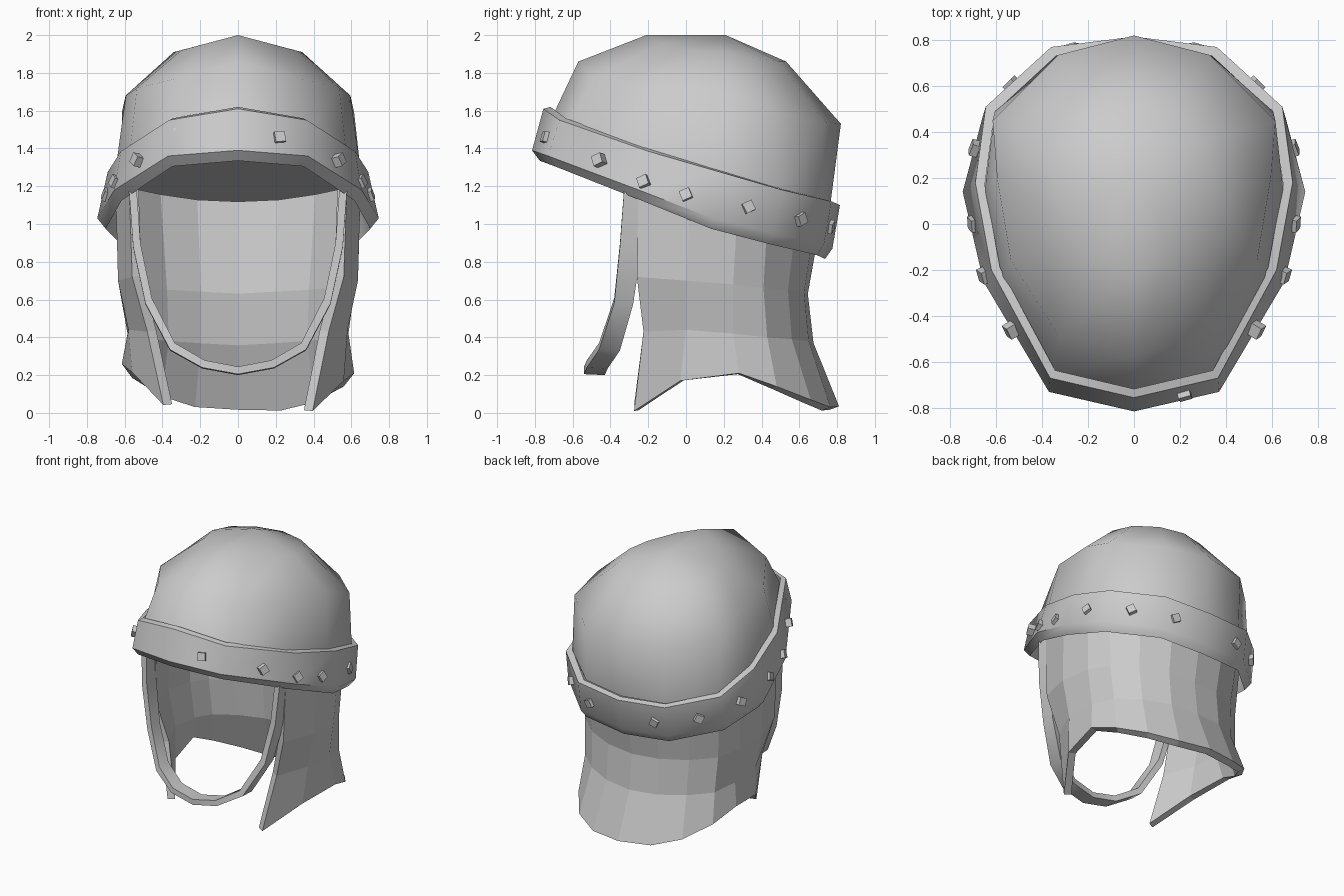
import bpy
import bmesh
from math import radians
from mathutils import Matrix, Vector

default = bpy.data.objects.get("Cube")
if default:
    bpy.data.objects.remove(default, do_unlink=True)

steel = bpy.data.materials.new("grey_steel")
steel.use_nodes = True
colour = (0.6, 0.6, 0.6, 1)
steel.diffuse_color = colour
steel.node_tree.nodes["Principled BSDF"].inputs["Base Color"].default_value = colour


def make(name, verts, faces, smooth=False):
    """Build one part from vertices and faces."""
    mesh = bpy.data.meshes.new(name)
    mesh.from_pydata(verts, [], faces)
    mesh.materials.append(steel)
    for poly in mesh.polygons:
        poly.use_smooth = smooth
    obj = bpy.data.objects.new(name, mesh)
    bpy.context.collection.objects.link(obj)
    return obj


def finish(obj, angle):
    """Turn faces outward and smooth the shallow edges."""
    bm = bmesh.new()
    bm.from_mesh(obj.data)
    bmesh.ops.recalc_face_normals(bm, faces=bm.faces)
    bm.to_mesh(obj.data)
    bm.free()
    bpy.context.view_layer.objects.active = obj
    obj.select_set(True)
    bpy.ops.object.shade_smooth_by_angle(angle=radians(angle))
    obj.select_set(False)


def mirrored(half, closed):
    """Complete a half row that ends (and, if closed, starts) on the centre line."""
    other = [(-x, y, z) for x, y, z in reversed(half[:-1])]
    return half + (other[:-1] if closed else other)


def loft(rows, closed, wrap=False):
    """Skin a list of equal rows with quads."""
    n, m = len(rows[0]), len(rows)
    verts = [p for row in rows for p in row]
    faces = []
    for r in range(m if wrap else m - 1):
        for c in range(n if closed else n - 1):
            a, b, d = r * n, ((r + 1) % m) * n, (c + 1) % n
            faces.append((a + c, a + d, b + d, b + c))
    return verts, faces


# Dome: egg-shaped rings from rim to crown, sloping down toward the back
base = mirrored([(0, -.74, 1.5), (.36, -.66, 1.45), (.575, -.24, 1.36), (.65, .14, 1.27),
                 (.605, .49, 1.19), (.335, .71, 1.12), (0, .765, 1.11)], True)
middle = mirrored([(0, -.57, 1.86), (.325, -.49, 1.77), (.535, -.16, 1.72), (.595, .2, 1.68),
                   (.615, .45, 1.59), (.33, .735, 1.54), (0, .82, 1.53)], True)
upper = mirrored([(0, -.21, 2.0), (.17, -.13, 1.955), (.3, .03, 1.92), (.34, .18, 1.91),
                  (.31, .36, 1.88), (.18, .49, 1.86), (0, .53, 1.86)], True)
verts, faces = loft([base, middle, upper], True)
n = len(base)
verts.append((0, .21, 2.0))
faces += [(2 * n + i, 2 * n + (i + 1) % n, 3 * n) for i in range(n)]
make("dome", verts, faces, True)

# Flat underside of the dome
make("dome_underside", base, [tuple(reversed(range(n)))])

# Brow band: sloping ring with a bevelled lower lip
low = mirrored([(0, -.815, 1.39), (.37, -.73, 1.36), (.655, -.25, 1.18), (.745, .14, 1.03),
                (.66, .46, .95), (.365, .73, .89), (0, .775, .87)], True)
high = mirrored([(0, -.755, 1.61), (.365, -.67, 1.55), (.62, -.2, 1.385), (.69, .18, 1.275),
                 (.645, .51, 1.18), (.36, .77, 1.12), (0, .815, 1.10)], True)


def inset(row, dz):
    return [(x * .94, y * .95, z + dz) for x, y, z in row]


finish(make("brow_band", *loft([low, high, inset(high, .01), inset(low, -.055)], True, True)), 50)

# Studs: small cubes sunk into the band and rolled at an angle
SIZE = .028
cube = [(i, j, k) for i in (-SIZE, SIZE) for j in (-SIZE, SIZE) for k in (-SIZE, SIZE)]
cube_faces = [(0, 1, 3, 2), (4, 6, 7, 5), (0, 4, 5, 1), (2, 3, 7, 6), (0, 2, 6, 4), (1, 5, 7, 3)]


def stud(name, place, normal, roll):
    turn = Vector(normal).to_track_quat("X", "Z").to_matrix() @ Matrix.Rotation(radians(roll), 3, "X")
    sunk = Vector(place) - Vector(normal).normalized() * .012
    make(name, [turn @ Vector(c) + sunk for c in cube], cube_faces)


side_studs = [((.54, -.465, 1.34), (.8, -.5, .2)), ((.655, -.225, 1.225), (.9, -.4, .3)),
              ((.70, .0, 1.155), (1, -.2, .3)), ((.695, .33, 1.09), (1, .3, .2)),
              ((.535, .61, 1.025), (.7, .7, 0)), ((.27, .765, .985), (.2, 1, -.2))]
for label, s in (("left", 1), ("right", -1)):
    for i, (p, d) in enumerate(side_studs):
        stud(f"{label}_stud_{i + 1}", (s * p[0], p[1], p[2]), (s * d[0], d[1], d[2]), s * 25)
stud("front_stud_left", (.22, -.745, 1.46), (.25, -1, .3), 5)
stud("front_stud_right", (-.31, -.69, 1.48), (-.25, -1, .3), 5)

# Neck guard: four rows from the front edge around to the back centre
guard = [
    [(.58, -.25, 1.3), (.65, .03, 1.25), (.65, .28, 1.2), (.585, .44, 1.18),
     (.44, .6, 1.15), (.23, .7, 1.12), (0, .73, 1.11)],
    [(.56, -.26, .72), (.635, .0, .7), (.62, .25, .68), (.555, .41, .66),
     (.405, .54, .65), (.21, .625, .64), (0, .645, .63)],
    [(.48, -.225, .43), (.58, .0, .44), (.585, .25, .42), (.54, .43, .4),
     (.395, .56, .39), (.21, .65, .38), (0, .675, .37)],
    [(.395, -.275, .01), (.56, -.03, .17), (.615, .28, .21), (.56, .48, .14),
     (.43, .66, .07), (.24, .765, .03), (0, .81, .035)],
]
rows = [mirrored(row, False) for row in guard]
# The hem rides slightly higher on the right
rows[-1] = [(x, y, z + .08 * max(-x, 0)) for x, y, z in rows[-1]]
neck = make("neck_guard", *loft(rows[::-1], False))
mod = neck.modifiers.new("thickness", "SOLIDIFY")
mod.thickness = .052
mod.offset = -1

# Chin strap: x, front edge y, back edge y, z down to the centre
path = [(.58, -.325, -.19, 1.22), (.555, -.35, -.235, .88), (.49, -.38, -.28, .58),
        (.36, -.46, -.35, .335), (.19, -.525, -.415, .24), (0, -.54, -.43, .205)]
front = mirrored([(x, f, z) for x, f, b, z in path], False)
back = mirrored([(x, b, z - .005) for x, f, b, z in path], False)


def inner(row):
    return [(x * .93, y, z + .035 * (1.35 - z)) for x, y, z in row]


finish(make("chin_strap", *loft([front, back, inner(back), inner(front)], False, True)), 35)
